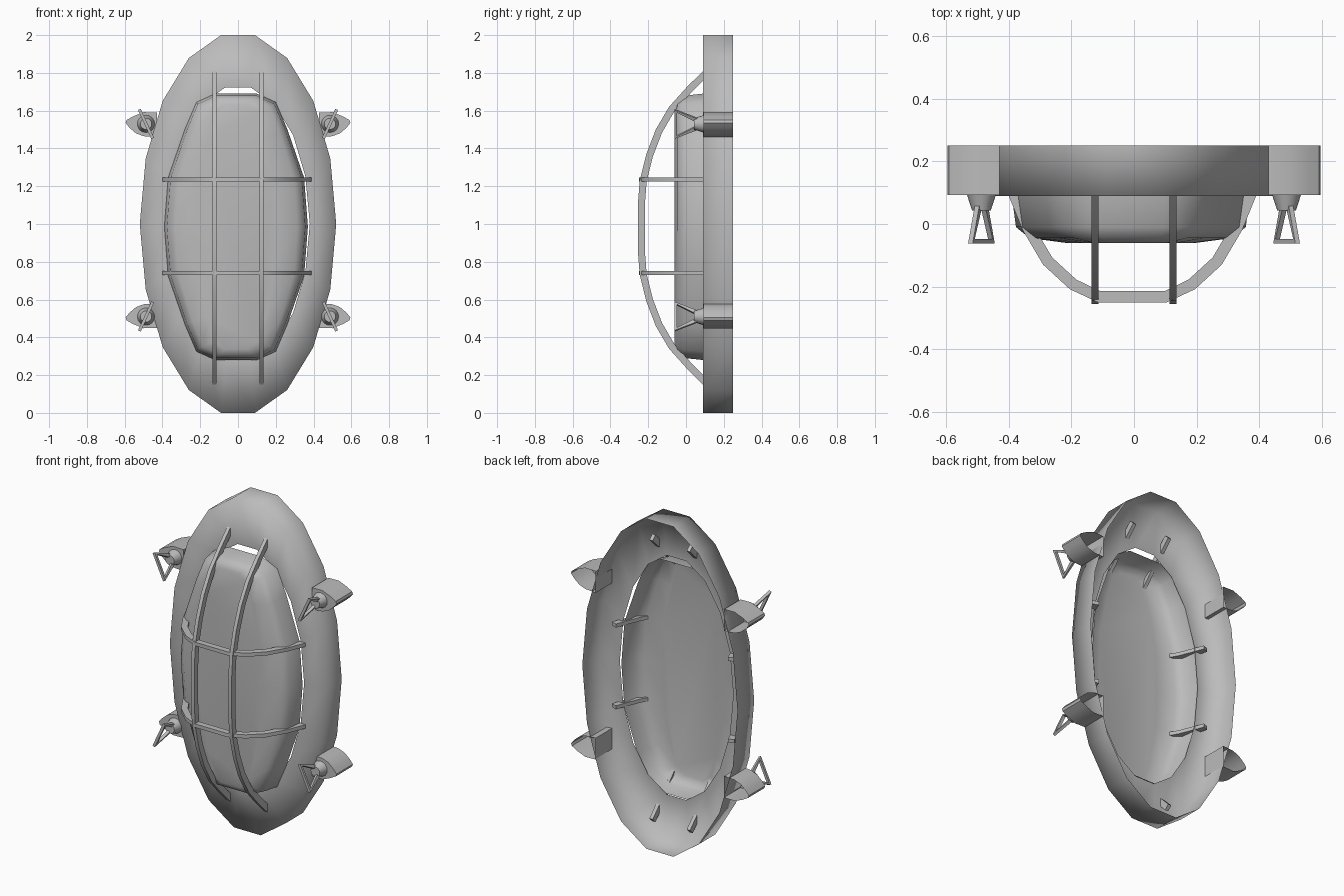
import bpy, bmesh, math
from mathutils import Vector

old = bpy.data.objects.get("Cube")
if old:
    bpy.data.objects.remove(old, do_unlink=True)

grey = bpy.data.materials.new("mid grey")
grey.use_nodes = True
COLOUR = (0.5, 0.5, 0.5, 1)
grey.diffuse_color = COLOUR
grey.node_tree.nodes["Principled BSDF"].inputs["Base Color"].default_value = COLOUR


def loft(name, rings, closed=False, cap_start=False, cap_end=False, angle=None):
    """Skin a list of equal point rings; optionally cap or join the ends."""
    bm = bmesh.new()
    vs = [[bm.verts.new(p) for p in ring] for ring in rings]
    pairs = list(zip(vs, vs[1:]))
    if closed:
        pairs.append((vs[-1], vs[0]))
    for a, b in pairs:
        for i in range(len(a)):
            j = (i + 1) % len(a)
            bm.faces.new((a[i], a[j], b[j], b[i]))
    if cap_start:
        bm.faces.new(vs[0])
    if cap_end:
        bm.faces.new(vs[-1])
    bmesh.ops.recalc_face_normals(bm, faces=bm.faces)
    # open shells must face the front
    front = min(bm.faces, key=lambda f: f.calc_center_median().y)
    if front.normal.y > 0.5:
        bmesh.ops.reverse_faces(bm, faces=bm.faces)
    mesh = bpy.data.meshes.new(name)
    bm.to_mesh(mesh)
    bm.free()
    mesh.materials.append(grey)
    obj = bpy.data.objects.new(name, mesh)
    bpy.context.collection.objects.link(obj)
    if angle:
        bpy.ops.object.select_all(action='DESELECT')
        obj.select_set(True)
        bpy.context.view_layer.objects.active = obj
        bpy.ops.object.shade_smooth_by_angle(angle=math.radians(angle))
    return obj


# Oval housing: back edge, front edge, glass opening
def oval(rx, rz, y, sides=18):
    turn = [2 * math.pi * (i + 0.5) / sides for i in range(sides)]
    return [(rx * math.sin(t), y, 1 + rz * math.cos(t)) for t in turn]


loft("housing", [oval(0.52, 1.015, 0.25), oval(0.52, 1.015, 0.09),
                 oval(0.38, 0.735, 0.09)], angle=120)

# Glass cover: shallow hollow dome
quarter = [(0.11, 0.705), (0.21, 0.66), (0.27, 0.52), (0.36, 0.26)]
half = quarter + [(0.38, 0)] + [(x, -z) for x, z in reversed(quarter)]
outline = half + [(-x, z) for x, z in reversed(half)]
levels = [(0.09, 1, 1), (-0.01, 0.965, 0.985), (-0.045, 0.85, 0.96), (-0.06, 0.55, 0.92)]
loft("glass_cover", [[(x * sx - 0.01, y, 0.985 + z * sz) for x, z in outline]
                     for y, sx, sz in levels], cap_end=True, angle=60)


# Guard bars: flat strips swept along a bowed path
def guard_bar(name, half_path, place, depth=0.037, width=0.022):
    path = [Vector((-u, y)) for u, y in reversed(half_path)]
    path += [Vector(p) for p in half_path]
    rings = []
    for i, p in enumerate(path):
        along = (path[min(i + 1, len(path) - 1)] - path[max(i - 1, 0)]).normalized()
        q = p + Vector((-along.y, along.x)) * depth
        w = width / 2
        rings.append([place(p.x, p.y, -w), place(p.x, p.y, w),
                      place(q.x, q.y, w), place(q.x, q.y, -w)])
    loft(name, rings, cap_start=True, cap_end=True, angle=30)


tall = [(0.12, -0.255), (0.25, -0.245), (0.39, -0.21), (0.52, -0.16),
        (0.64, -0.09), (0.74, 0), (0.83, 0.09), (0.87, 0.13)]
wide = [(0.11, -0.25), (0.2, -0.208), (0.285, -0.13), (0.35, -0.02),
        (0.395, 0.09), (0.41, 0.13)]
for side, x in (("right", -0.125), ("left", 0.125)):
    guard_bar("guard_upright_" + side, tall, lambda u, y, w: (x + w, y, 0.98 + u))
for level, z in (("upper", 1.235), ("lower", 0.74)):
    guard_bar("guard_crossbar_" + level, wide, lambda u, y, w: (u - 0.005, y, z + w))

# Mounting lugs, each with a tapered boss and a wire loop
lug = [(0.43, 0.065), (0.5, 0.067), (0.555, 0.045), (0.59, 0.025), (0.595, 0.01),
       (0.575, -0.015), (0.54, -0.045), (0.5, -0.06), (0.43, -0.065)]
HUB = 0.487
loop = [(-0.076, -0.055), (0.076, -0.055), (0.026, 0.05), (-0.026, 0.05)]
lean = Vector((0.42, 0, 0.91))
for side, sx in (("left", 1), ("right", -1)):
    for level, sz in (("upper", 1), ("lower", -1)):
        tag = level + "_" + side

        def at(x, y, z):
            return (sx * x, y, 1.02 + sz * (0.505 + z))

        loft("lug_" + tag, [[at(x, y, z) for x, z in lug] for y in (0.25, 0.093)],
             cap_end=True, angle=40)
        discs = []
        for y, r in ((0.093, 0.046), (0.043, 0.03)):
            discs.append([at(HUB + r * math.cos(i * math.pi / 8), y,
                             0.005 + r * math.sin(i * math.pi / 8)) for i in range(16)])
        loft("boss_" + tag, discs, cap_end=True, angle=40)

        # square wire mitred around the four loop corners
        centre = Vector((HUB, 0, 0.005))
        flat = Vector((lean.z, 0, -lean.x)) * 0.008
        wire = []
        for u, y in loop:
            ring = []
            for grow, s in ((1, 1), (1, -1), (-1, -1), (-1, 1)):
                p = centre + lean * (u + grow * math.copysign(0.008, u)) + flat * s
                p.y = y + grow * (-0.007 if y < 0 else 0.007)
                ring.append(at(*p))
            wire.append(ring)
        loft("wire_loop_" + tag, wire, closed=True, angle=30)
